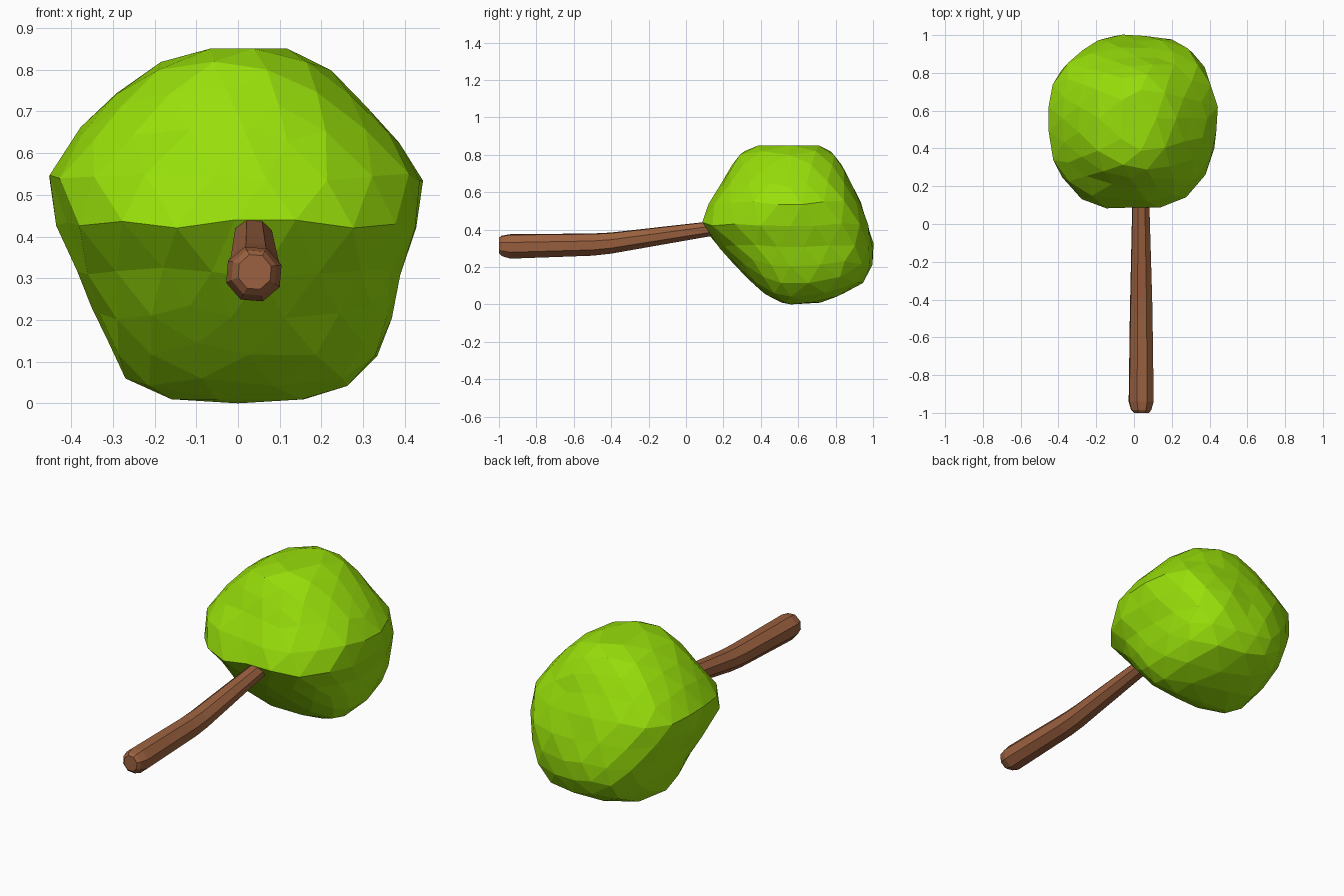
import bpy, bmesh, math, random
from mathutils import Vector

if "Cube" in bpy.data.objects:
    bpy.data.objects.remove(bpy.data.objects["Cube"])

random.seed(7)


def make_material(name, color):
    m = bpy.data.materials.new(name)
    m.diffuse_color = (*color, 1)
    m.use_nodes = True
    m.node_tree.nodes["Principled BSDF"].inputs["Base Color"].default_value = m.diffuse_color
    return m


def add_object(name, bm, mat):
    bmesh.ops.recalc_face_normals(bm, faces=bm.faces)
    me = bpy.data.meshes.new(name)
    bm.to_mesh(me)
    bm.free()
    me.materials.append(mat)
    ob = bpy.data.objects.new(name, me)
    bpy.context.collection.objects.link(ob)
    return ob


green = make_material("leaf_green", (0.31, 0.73, 0.003))
brown = make_material("bark_brown", (0.33, 0.12, 0.05))

# Foliage outline: height, left x, right x, front y, back y
LEVELS = [
    (0.00, -0.14, 0.16, 0.53, 0.70),
    (0.05, -0.26, 0.28, 0.43, 0.83),
    (0.12, -0.295, 0.335, 0.35, 0.95),
    (0.23, -0.34, 0.37, 0.25, 1.00),
    (0.35, -0.39, 0.40, 0.15, 0.99),
    (0.45, -0.43, 0.435, 0.07, 0.96),
    (0.52, -0.45, 0.445, 0.11, 0.94),
    (0.58, -0.44, 0.41, 0.16, 0.91),
    (0.65, -0.385, 0.36, 0.20, 0.88),
    (0.73, -0.31, 0.29, 0.24, 0.84),
    (0.81, -0.21, 0.21, 0.29, 0.79),
    (0.86, -0.05, 0.10, 0.40, 0.70),
]


def outline(z):
    for a, b in zip(LEVELS, LEVELS[1:]):
        if z <= b[0]:
            t = (z - a[0]) / (b[0] - a[0])
            return [p + (q - p) * t for p, q in zip(a[1:], b[1:])]
    return LEVELS[-1][1:]


# Foliage: a faceted ball fitted to the outline, with boxy corners round the middle
CY = 0.56
bm = bmesh.new()
bmesh.ops.create_icosphere(bm, subdivisions=3, radius=1)
for v in bm.verts:
    u = v.co.copy()
    z = 0.43 + 0.43 * max(-1, min(1, u.z * 1.01))
    left, right, front, back = outline(z)
    flat = math.hypot(u.x, u.y)
    if flat < 1e-4:
        v.co = (0, CY, 0.85 if z > 0.4 else 0)
        continue
    c, s = u.x / flat, u.y / flat
    p = 2.75 if s > 0 or c < 0 else 2.45
    if z > 0.6:
        p = 2.35
    k = (abs(c) ** p + abs(s) ** p) ** (-1 / p)
    k *= min(1, flat / 0.26) * 1.012
    x = c * k * (right if c > 0 else -left)
    y = CY + s * k * (back - CY if s > 0 else CY - front)
    jitter = Vector([random.uniform(-0.01, 0.01) for _ in range(3)])
    v.co = Vector((x, y, z)) + jitter * (1 - abs(u.z))
add_object("foliage", bm, green)

# Trunk: eight-sided bent, tapered stem. y, centre x, centre z, half width, half height
STEM = [
    (-1.00, 0.040, 0.315, 0.040, 0.042),
    (-0.985, 0.038, 0.313, 0.054, 0.055),
    (-0.94, 0.038, 0.310, 0.067, 0.066),
    (-0.50, 0.038, 0.320, 0.061, 0.060),
    (-0.40, 0.038, 0.328, 0.059, 0.057),
    (0.10, 0.036, 0.400, 0.046, 0.041),
    (0.30, 0.030, 0.430, 0.040, 0.038),
]
SIDES = 8
bm = bmesh.new()
rings = []
for y, cx, cz, rx, rz in STEM:
    ring = []
    for i in range(SIDES):
        a = math.tau * (i + 0.4) / SIDES
        ring.append(bm.verts.new((cx + 1.04 * rx * math.cos(a), y, cz + 1.04 * rz * math.sin(a))))
    rings.append(ring)
for r0, r1 in zip(rings, rings[1:]):
    for i in range(SIDES):
        j = (i + 1) % SIDES
        bm.faces.new((r0[i], r0[j], r1[j], r1[i]))
bm.faces.new(rings[0])
bm.faces.new(rings[-1])
add_object("trunk", bm, brown)
